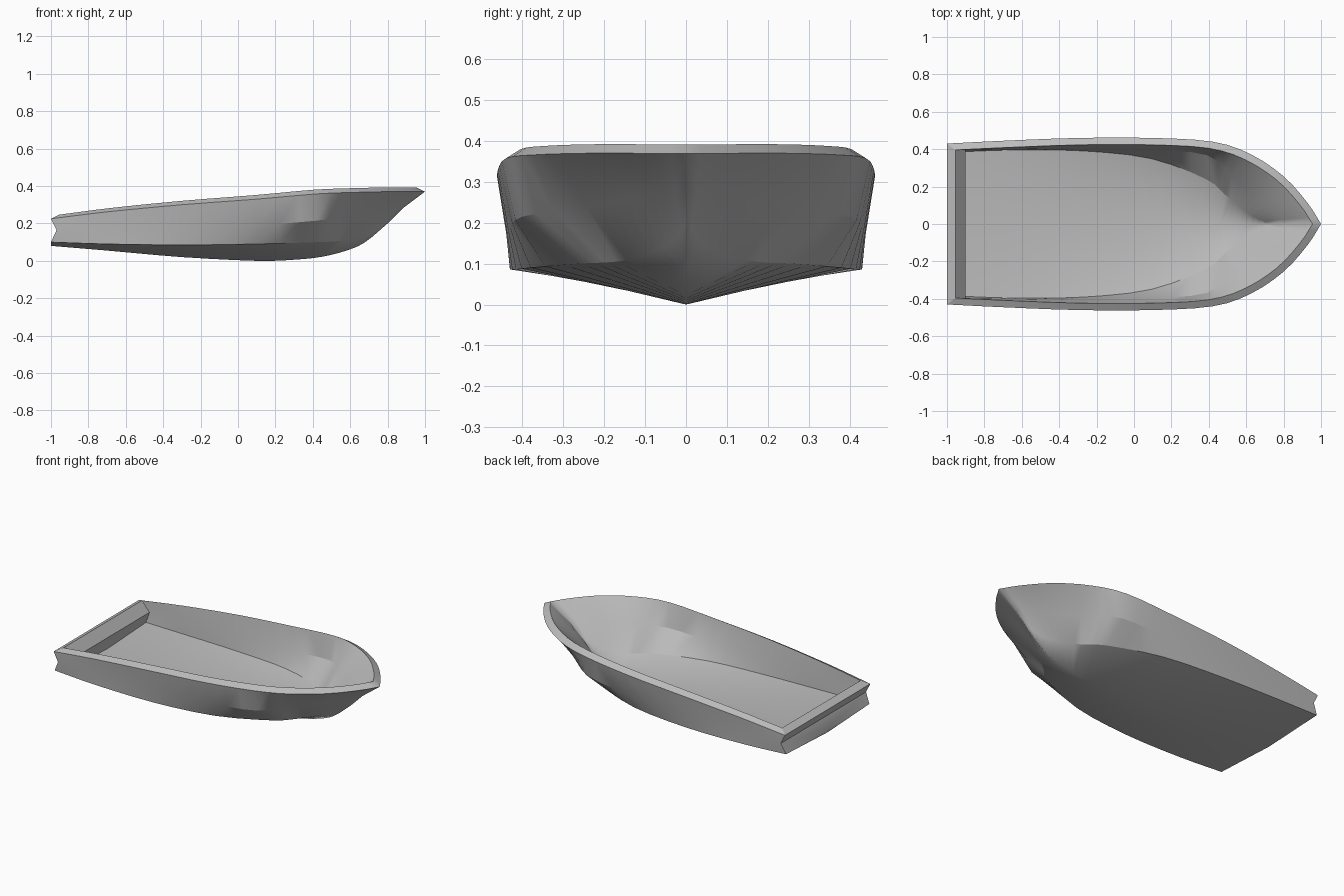
import bpy, bmesh, math
from mathutils import Vector

cube = bpy.data.objects.get("Cube")
if cube:
    bpy.data.objects.remove(cube, do_unlink=True)

grey = bpy.data.materials.new("hull grey")
grey.use_nodes = True
grey.diffuse_color = (0.5, 0.5, 0.5, 1)
grey.node_tree.nodes["Principled BSDF"].inputs["Base Color"].default_value = (0.5, 0.5, 0.5, 1)

# Half-hull guide lines, stern to stem: (x, half width, z)
KEEL = [(-1, 0, .08), (-.7, 0, .055), (-.3, 0, .02), (.1, 0, 0), (.3, 0, .006),
        (.45, 0, .022), (.58, 0, .055), (.68, 0, .1), (.8, 0, .2)]
CHINE = [(-1, .42, .1), (-.7, .43, .09), (-.3, .425, .085), (.1, .38, .09), (.42, .26, .1),
         (.53, .17, .105), (.62, .1, .12), (.7, .04, .15), (.8, 0, .2)]
KNUCKLE = [(-.97, .43, .165), (-.7, .435, .17), (-.3, .44, .175), (.1, .43, .19), (.42, .4, .215),
           (.56, .28, .235), (.68, .18, .25), (.79, .08, .27), (.88, 0, .28)]
SHEER = [(-1, .43, .225), (-.7, .445, .262), (-.3, .46, .3), (.1, .46, .33), (.42, .44, .358),
         (.62, .375, .366), (.8, .255, .37), (.93, .11, .37), (1, 0, .37)]


def smooth_line(points, steps=3):
    """Catmull-Rom curve through the guide points."""
    p = [Vector(q) for q in points]
    p = [2 * p[0] - p[1]] + p + [2 * p[-1] - p[-2]]
    line = []
    for a, b, c, d in zip(p, p[1:], p[2:], p[3:]):
        for k in range(steps):
            t = k / steps
            line.append(b + (c - a) * t / 2 + (2 * a - 5 * b + 4 * c - d) * t**2 / 2
                        + (3 * b - a - 3 * c + d) * t**3 / 2)
    line.append(p[-2])
    for q in line:
        q.y = max(q.y, 0)
        q.z = max(q.z, 0)
    return line


def inset(line, length, width, lift):
    """Inner copy of a guide line."""
    return [Vector((q.x * length, q.y * width, q.z + lift)) for q in line]


def skin(name, lines):
    """Loft the lines, close the stern to the centreline and mirror across it."""
    bm = bmesh.new()
    rows = []
    for line in lines:
        centre = Vector((line[0].x, 0, line[0].z))
        rows.append([bm.verts.new(q) for q in [centre] + line])
    for low, high in zip(rows, rows[1:]):
        for j in range(len(low) - 1):
            bm.faces.new((low[j], high[j], high[j + 1], low[j + 1]))
    bmesh.ops.remove_doubles(bm, verts=bm.verts, dist=0.0005)
    mesh = bpy.data.meshes.new(name)
    bm.to_mesh(mesh)
    bm.free()
    mesh.materials.append(grey)
    obj = bpy.data.objects.new(name, mesh)
    bpy.context.collection.objects.link(obj)
    mirror = obj.modifiers.new("other side", 'MIRROR')
    mirror.use_axis = (False, True, False)
    mirror.merge_threshold = 0.0005
    bpy.ops.object.select_all(action='DESELECT')
    obj.select_set(True)
    bpy.context.view_layer.objects.active = obj
    bpy.ops.object.shade_smooth_by_angle(angle=math.radians(25))
    return obj


keel, chine, knuckle, sheer = map(smooth_line, (KEEL, CHINE, KNUCKLE, SHEER))
rim = inset(sheer, .955, .92, .022)

# Outer bottom, sides and transom
skin("outer_hull", [keel, chine, knuckle, sheer])
# Sloping rim around the top edge
skin("gunwale", [sheer, rim])
# Inside walls and floor
skin("inner_liner", [rim, inset(knuckle, .93, .92, .02),
                     inset(chine, .92, .92, .02), inset(keel, .92, 1, .02)])
